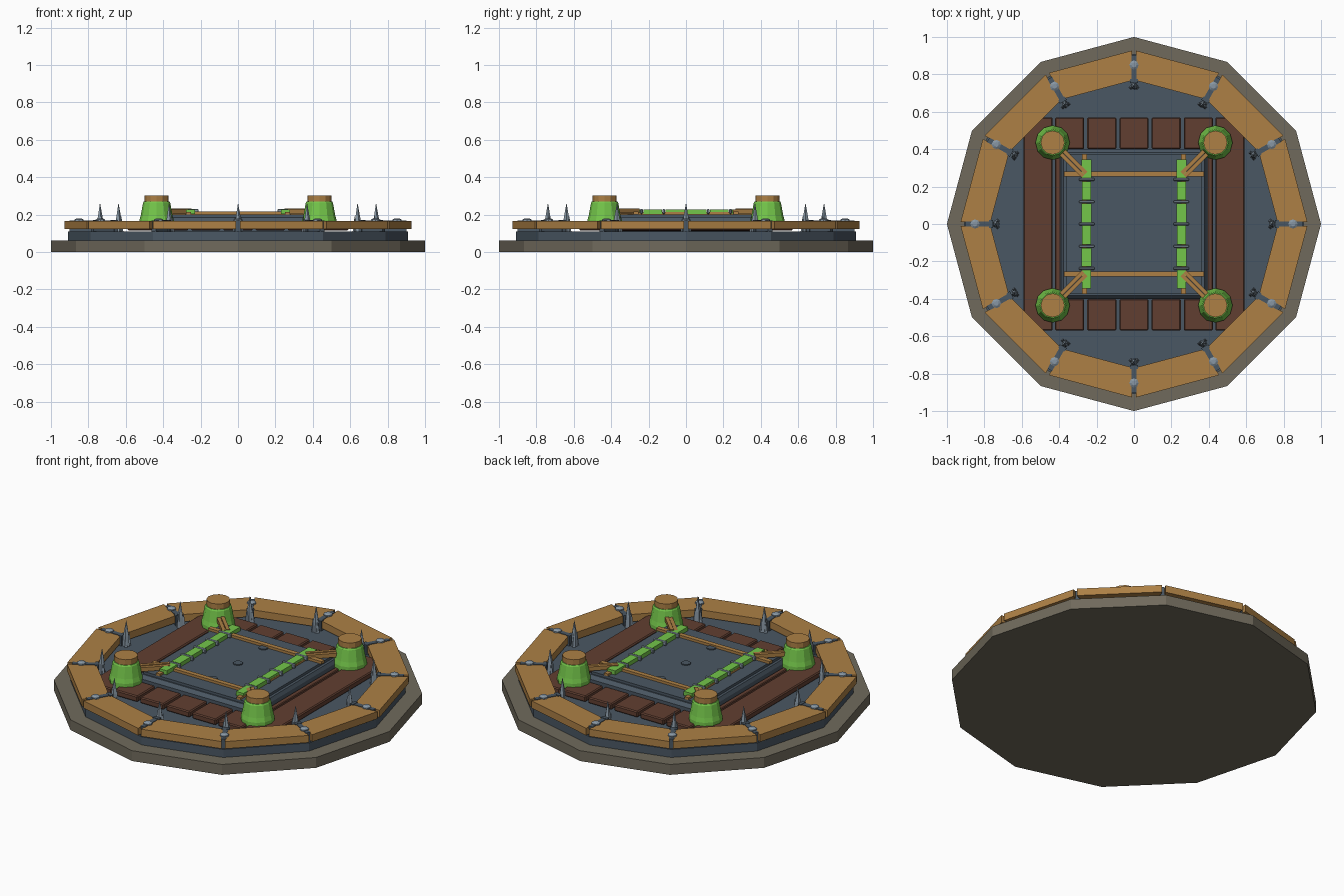
import bpy, bmesh
from math import sin, cos, pi, radians
from mathutils import Matrix, Vector

cube = bpy.data.objects.get("Cube")
if cube:
    bpy.data.objects.remove(cube, do_unlink=True)


def material(name, hexcode):
    rgb = [int(hexcode[i:i + 2], 16) / 255 for i in (0, 2, 4)]
    col = [c / 12.92 if c < 0.04 else ((c + 0.055) / 1.055) ** 2.4 for c in rgb] + [1]
    m = bpy.data.materials.new(name)
    m.use_nodes = True
    m.diffuse_color = col
    m.node_tree.nodes["Principled BSDF"].inputs["Base Color"].default_value = col
    return m


stone = material("stone", "706a5c")
slate = material("slate", "4a5763")
timber = material("timber", "ad8045")
brown = material("dark_wood", "613f31")
green = material("green", "74c64a")
steel = material("steel", "8796a3")


def finish(name, bm, mat):
    bmesh.ops.recalc_face_normals(bm, faces=bm.faces)
    me = bpy.data.meshes.new(name)
    bm.to_mesh(me)
    bm.free()
    me.materials.append(mat)
    ob = bpy.data.objects.new(name, me)
    bpy.context.collection.objects.link(ob)
    return ob


def loft(name, rings, mat):
    """Skin a stack of equal-length point rings and cap both ends."""
    bm = bmesh.new()
    loops = [[bm.verts.new(p) for p in ring] for ring in rings]
    n = len(loops[0])
    for a, b in zip(loops, loops[1:]):
        for i in range(n):
            j = (i + 1) % n
            bm.faces.new((a[i], a[j], b[j], b[i]))
    bm.faces.new(loops[0])
    bm.faces.new(loops[-1])
    return finish(name, bm, mat)


def turned(name, profile, sides, mat, at=(0, 0)):
    """Faceted solid of revolution from (radius, height) pairs."""
    angles = [2 * pi * i / sides for i in range(sides)]
    return loft(name, [[(at[0] + r * cos(a), at[1] + r * sin(a), z) for a in angles]
                       for r, z in profile], mat)


def box(name, centre, size, mat, turn=0, bevel=0):
    bm = bmesh.new()
    bmesh.ops.create_cube(bm, size=1)
    bmesh.ops.scale(bm, vec=size, verts=bm.verts)
    if bevel:
        bmesh.ops.bevel(bm, geom=bm.edges[:], offset=bevel, segments=1, affect='EDGES')
    bm.transform(Matrix.Translation(centre) @ Matrix.Rotation(turn, 4, 'Z'))
    return finish(name, bm, mat)


def rect(hx, hy, z):
    return [(-hx, -hy, z), (hx, -hy, z), (hx, hy, z), (-hx, hy, z)]


# Twelve-sided plinth
turned("stone_base", [(1, 0), (1, 0.062)], 12, stone)
turned("slate_tier", [(0.91, 0.062), (0.91, 0.11)], 12, slate)

# Ring of timbers with straps, bolts and spikes at the joints
for i in range(12):
    a = radians(30 * i)
    d0 = Vector((cos(a), sin(a), 0))
    d1 = Vector((cos(a + pi / 6), sin(a + pi / 6), 0))
    gap = (d1 - d0).normalized() * 0.01
    quad = [d0 * 0.77 + gap, d0 * 0.93 + gap, d1 * 0.93 - gap, d1 * 0.77 - gap]
    loft("ring_timber", [[p + Vector((0, 0, z)) for p in quad] for z in (0.122, 0.165)], timber)
    box("joint_strap", d0 * 0.83 + Vector((0, 0, 0.139)), (0.14, 0.028, 0.058), slate, a)
    box("strap_foot", d0 * 0.765 + Vector((0, 0, 0.14)), (0.02, 0.042, 0.06), slate, a)
    p = d0 * 0.85
    turned("strap_bolt", [(0.025, 0.165), (0.025, 0.173), (0.013, 0.18)], 8, steel, p.xy)
    p = d0 * 0.738
    turned("spike", [(0.021, 0.11), (0.017, 0.17), (0.001, 0.258)], 5, steel, p.xy)
    for s in (-1, 1):
        q = p + Vector((-sin(a), cos(a), 0)) * s * 0.016 - d0 * 0.008
        turned("spike_barb", [(0.011, 0.11), (0.001, 0.19)], 4, steel, q.xy)

# Plank deck around the middle
for s in (-1, 1):
    box("side_plank", (s * 0.513, 0, 0.132), (0.155, 1.14, 0.036), brown, bevel=0.006)
    box("inner_plank", (s * 0.407, 0, 0.130), (0.03, 0.79, 0.034), brown, bevel=0.004)
    for i in range(-2, 3):
        box("cross_plank", (i * 0.172, s * 0.485, 0.132), (0.156, 0.168, 0.036), brown, bevel=0.006)

# Raised central platform with studs
loft("platform_step", [rect(0.388, 0.4, 0.11), rect(0.388, 0.4, 0.165),
                       rect(0.378, 0.382, 0.185)], slate)
loft("platform_top", [rect(0.362, 0.375, 0.185), rect(0.362, 0.375, 0.2)], slate)
for y in (-0.24, 0, 0.24):
    turned("platform_stud", [(0.026, 0.2), (0.026, 0.206)], 10, slate, (0, y))

# Light timber frame, green rails and their metal bands
for s in (-1, 1):
    box("cross_beam", (0, s * 0.267, 0.207), (0.75, 0.028, 0.016), timber)
    box("long_beam", (s * 0.265, 0, 0.206), (0.026, 0.75, 0.014), timber)
    for i in range(6):
        y = (i - 2.5) * 0.118
        wide = 0.054 if i % 2 else 0.048
        box("green_rail", (s * 0.253, y, 0.215), (wide, 0.1, 0.024), green)
    for i in range(-2, 3):
        box("rail_band", (s * 0.253, i * 0.119, 0.217), (0.084, 0.014, 0.026), steel, bevel=0.004)

# Corner posts with green sleeves and diagonal braces
for sx in (-1, 1):
    for sy in (-1, 1):
        c = (sx * 0.435, sy * 0.435)
        turned("post_sleeve", [(0.092, 0.12), (0.092, 0.17), (0.085, 0.195),
                               (0.073, 0.262), (0.068, 0.27)], 12, green, c)
        turned("post_core", [(0.064, 0.15), (0.064, 0.302)], 12, timber, c)
        turn = sx * sy * pi / 4
        for off, z in ((-0.011, 0.216), (0.011, 0.220)):
            box("corner_brace", (sx * 0.335 - sin(turn) * off, sy * 0.335 + cos(turn) * off, z),
                (0.2, 0.02, 0.024), timber, turn)
